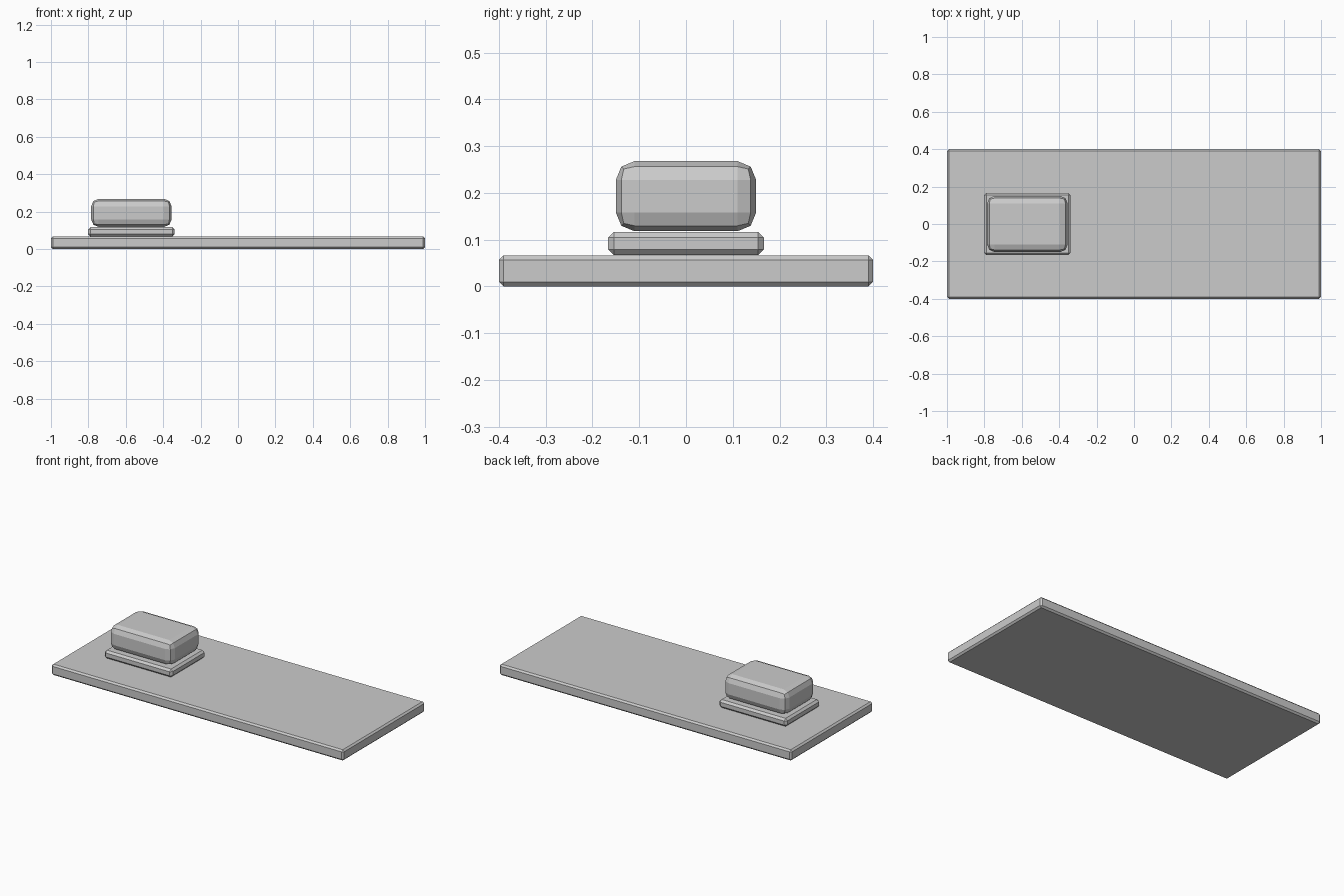
import bpy

if "Cube" in bpy.data.objects:
    bpy.data.objects.remove(bpy.data.objects["Cube"])

grey = bpy.data.materials.new("plain_grey")
grey.diffuse_color = (0.6, 0.6, 0.6, 1)
grey.use_nodes = True
grey.node_tree.nodes["Principled BSDF"].inputs["Base Color"].default_value = grey.diffuse_color


def bevelled_box(name, centre, size, bevel, segments):
    """Box with evenly bevelled edges."""
    bpy.ops.mesh.primitive_cube_add(size=1, location=centre)
    box = bpy.context.object
    box.name = name
    box.scale = size
    bpy.ops.object.transform_apply(location=False, rotation=False, scale=True)
    mod = box.modifiers.new("bevel", 'BEVEL')
    mod.width = bevel
    mod.segments = segments
    box.data.materials.append(grey)
    return box


# Long flat slab
bevelled_box("base_slab", (0, 0, 0.0333), (2, 0.8, 0.0667), 0.01, 1)
# Thin plinth near the left end
bevelled_box("plinth", (-0.57, 0, 0.0917), (0.463, 0.333, 0.05), 0.0125, 1)
# Rounded block on the plinth
bevelled_box("rounded_block", (-0.57, 0, 0.193), (0.43, 0.3, 0.15), 0.04, 2)
